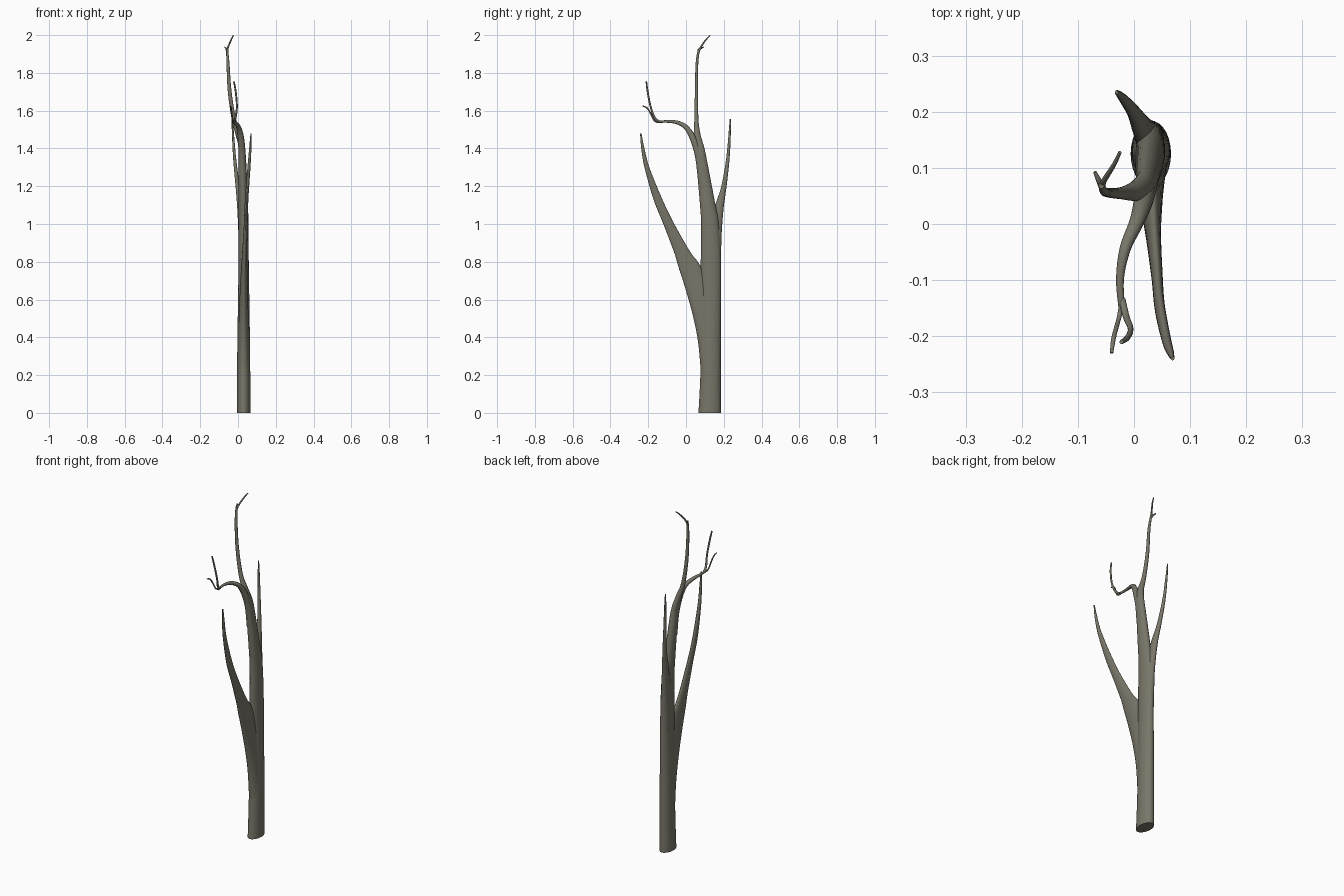
import bpy, bmesh, math
from mathutils import Vector

bark = bpy.data.materials.new("grey brown bark")
bark.diffuse_color = (0.19, 0.18, 0.14, 1)


def spline(rows, steps):
    """Smoothly interpolate rows of numbers (Catmull-Rom)."""
    out = []
    n = len(rows)
    for i in range(n - 1):
        a, b = rows[max(i - 1, 0)], rows[i]
        c, d = rows[i + 1], rows[min(i + 2, n - 1)]
        for s in range(steps):
            t = s / steps
            out.append([0.5 * (2 * q + (r - p) * t + (2 * p - 5 * q + 4 * r - u) * t * t
                               + (3 * q - p - 3 * r + u) * t ** 3)
                        for p, q, r, u in zip(a, b, c, d)])
    out.append(list(rows[-1]))
    return out


def loft(name, rings):
    """Skin a list of closed rings and cap both ends."""
    bm = bmesh.new()
    vs = [[bm.verts.new(p) for p in ring] for ring in rings]
    n = len(vs[0])
    for lo, hi in zip(vs, vs[1:]):
        for i in range(n):
            j = (i + 1) % n
            bm.faces.new((lo[i], lo[j], hi[j], hi[i]))
    bm.faces.new(vs[0][::-1])
    bm.faces.new(vs[-1])
    bmesh.ops.recalc_face_normals(bm, faces=bm.faces)
    me = bpy.data.meshes.new(name)
    bm.to_mesh(me)
    bm.free()
    me.materials.append(bark)
    ob = bpy.data.objects.new(name, me)
    bpy.context.collection.objects.link(ob)
    bpy.ops.object.select_all(action='DESELECT')
    ob.select_set(True)
    bpy.context.view_layer.objects.active = ob
    bpy.ops.object.shade_smooth_by_angle(angle=math.radians(50))


def limb(name, rows, sides=28):
    """Level oval sections: z, x centre, x half-width, y min, y max."""
    rings = []
    for z, x, hx, y0, y1 in spline(rows, 6):
        rings.append([(x + hx * math.cos(a), (y0 + y1) / 2 + (y1 - y0) / 2 * math.sin(a), z)
                      for a in (math.tau * k / sides for k in range(sides))])
    loft(name, rings)


def twig(name, rows, sides=14):
    """Round tube along a path: x, y, z, radius."""
    pts = spline(rows, 6)
    rings = []
    side = Vector((1, 0, 0))
    for i, p in enumerate(pts):
        t = (Vector(pts[min(i + 1, len(pts) - 1)][:3]) - Vector(pts[max(i - 1, 0)][:3])).normalized()
        side = (side - t * side.dot(t)).normalized()
        up = t.cross(side)
        rings.append([Vector(p[:3]) + p[3] * (side * math.cos(a) + up * math.sin(a))
                      for a in (math.tau * k / sides for k in range(sides))])
    loft(name, rings)


# Trunk running up into the tall leader
limb("trunk", [
    (0, .030, .036, .066, .184), (.2, .030, .035, .076, .184), (.4, .030, .033, .078, .184),
    (.8, .030, .027, .078, .184), (1.0, .029, .026, .080, .174), (1.1, .028, .025, .074, .156),
    (1.3, .024, .021, .057, .118), (1.4, .020, .017, .047, .098), (1.47, .004, .016, .041, .078),
    (1.55, -.021, .012, .044, .066), (1.7, -.044, .010, .047, .064), (1.85, -.053, .008, .051, .065),
    (1.93, -.058, .005, .063, .075)])

# Low front limb and high back limb
limb("front_limb", [
    (.12, .030, .030, .085, .150), (.35, .030, .029, .067, .160), (.5, .030, .026, .040, .150),
    (.65, .031, .021, -.001, .125), (.78, .033, .016, -.042, .075), (.85, .035, .013, -.063, .024),
    (1.0, .041, .010, -.120, -.062), (1.13, .046, .009, -.172, -.125), (1.3, .058, .008, -.220, -.194),
    (1.4, .065, .006, -.237, -.220), (1.48, .069, .003, -.243, -.236)])
limb("back_limb", [
    (.7, .028, .024, .110, .183), (.9, .024, .021, .120, .187), (1.0, .018, .018, .134, .192),
    (1.1, .010, .015, .155, .201), (1.2, -.002, .011, .187, .215), (1.35, -.018, .008, .213, .231),
    (1.5, -.028, .005, .227, .238), (1.556, -.031, .003, .231, .238)])

# Arching upper branch with its two twigs
twig("arching_branch", [
    (.024, .082, 1.25, .021), (.022, .066, 1.36, .019), (.016, .038, 1.45, .017),
    (.004, .002, 1.51, .013), (-.016, -.045, 1.537, .010), (-.025, -.10, 1.543, .007),
    (-.021, -.155, 1.540, .006)])
twig("arch_upper_twig", [
    (-.021, -.135, 1.541, .006), (-.014, -.165, 1.56, .006), (-.006, -.187, 1.62, .005),
    (-.012, -.203, 1.70, .005), (-.022, -.210, 1.755, .004)])
twig("arch_lower_twig", [
    (-.022, -.145, 1.541, .005), (-.027, -.168, 1.548, .004), (-.033, -.190, 1.59, .004),
    (-.037, -.207, 1.615, .004), (-.040, -.230, 1.625, .003)])

# Small fork at the very top
twig("top_long_twig", [
    (-.057, .065, 1.91, .006), (-.053, .078, 1.935, .005), (-.036, .105, 1.975, .004),
    (-.025, .128, 1.998, .003)])
twig("top_short_twig", [
    (-.057, .066, 1.91, .006), (-.062, .076, 1.928, .005), (-.070, .093, 1.936, .003)])
